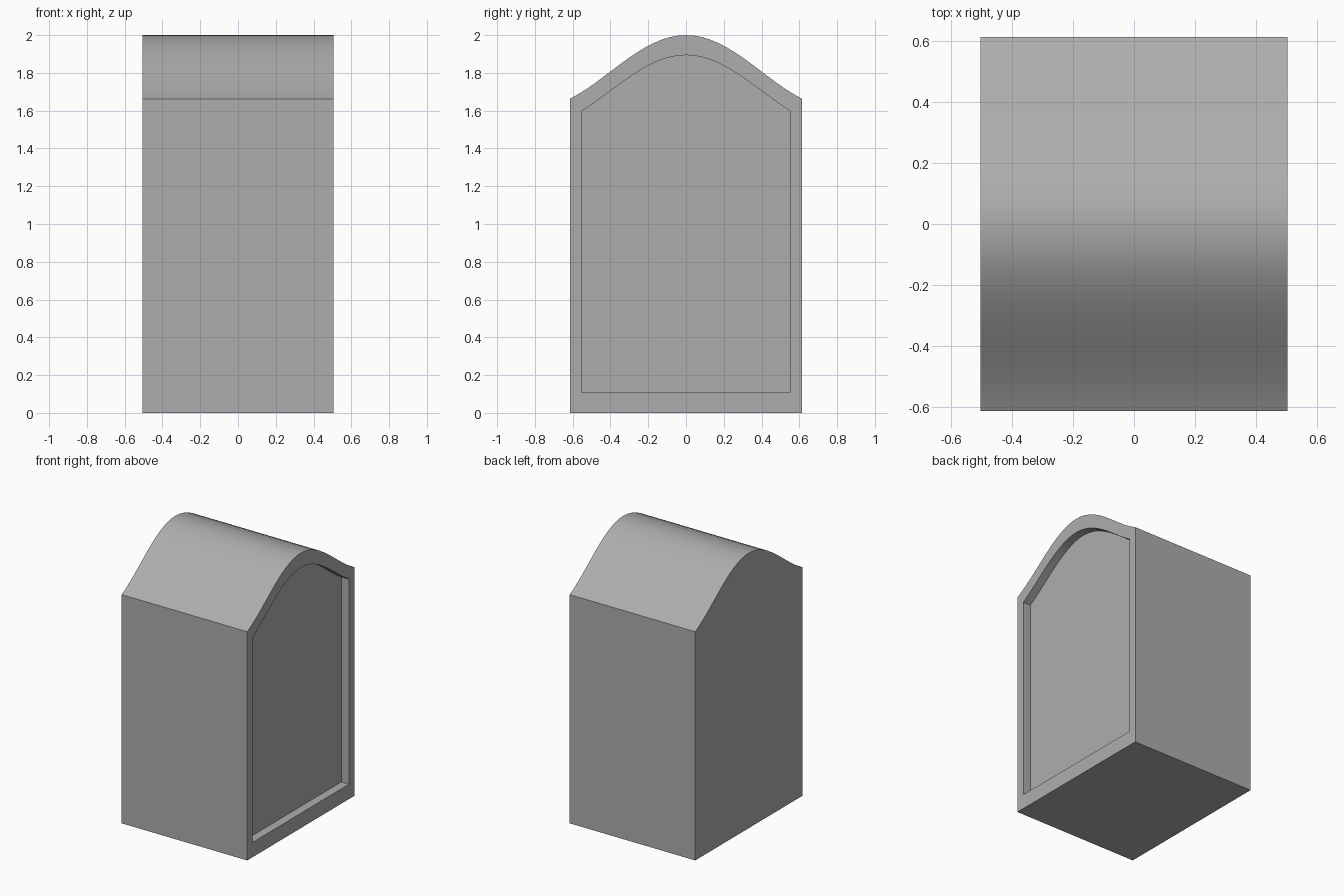
import bpy
import bmesh
import math

old = bpy.data.objects.get("Cube")
if old:
    bpy.data.objects.remove(old, do_unlink=True)

HALF_WIDTH = 0.505
RECESS_DEPTH = 0.062
ROOF_STEPS = 28

# Plain grey material
grey = bpy.data.materials.new("mid_grey")
grey.use_nodes = True
colour = (0.42, 0.42, 0.42, 1.0)
grey.diffuse_color = colour
grey.node_tree.nodes["Principled BSDF"].inputs["Base Color"].default_value = colour


def bell_outline(half, bottom, peak, drop):
    """Closed (y, z) outline: flat base, upright sides, bell-curved top."""
    points = [(-half, bottom), (half, bottom)]
    for i in range(ROOF_STEPS + 1):
        y = half - 2 * half * i / ROOF_STEPS
        points.append((y, peak - drop * (1 - math.cos(math.pi * y / 0.8)) / 2))
    return points


outer = bell_outline(0.615, 0.0, 2.0, 0.386)
inner = bell_outline(0.554, 0.108, 1.894, 0.378)

bm = bmesh.new()


def ring(outline, x):
    return [bm.verts.new((x, y, z)) for y, z in outline]


# Plain side, body, raised rim and recess floor, as successive rings
rings = [
    ring(outer, -HALF_WIDTH),
    ring(outer, HALF_WIDTH),
    ring(inner, HALF_WIDTH),
    ring(inner, HALF_WIDTH - RECESS_DEPTH),
]
for a, b in zip(rings, rings[1:]):
    for i in range(len(a)):
        j = (i + 1) % len(a)
        bm.faces.new((a[i], a[j], b[j], b[i]))
bm.faces.new(rings[0])
bm.faces.new(rings[-1])
bmesh.ops.recalc_face_normals(bm, faces=bm.faces)

mesh = bpy.data.meshes.new("arched_block")
bm.to_mesh(mesh)
bm.free()
mesh.materials.append(grey)
block = bpy.data.objects.new("arched_block", mesh)
bpy.context.collection.objects.link(block)

# Smooth the curved top, keep the other edges crisp
bpy.ops.object.select_all(action="DESELECT")
block.select_set(True)
bpy.context.view_layer.objects.active = block
bpy.ops.object.shade_smooth_by_angle(angle=math.radians(25))
